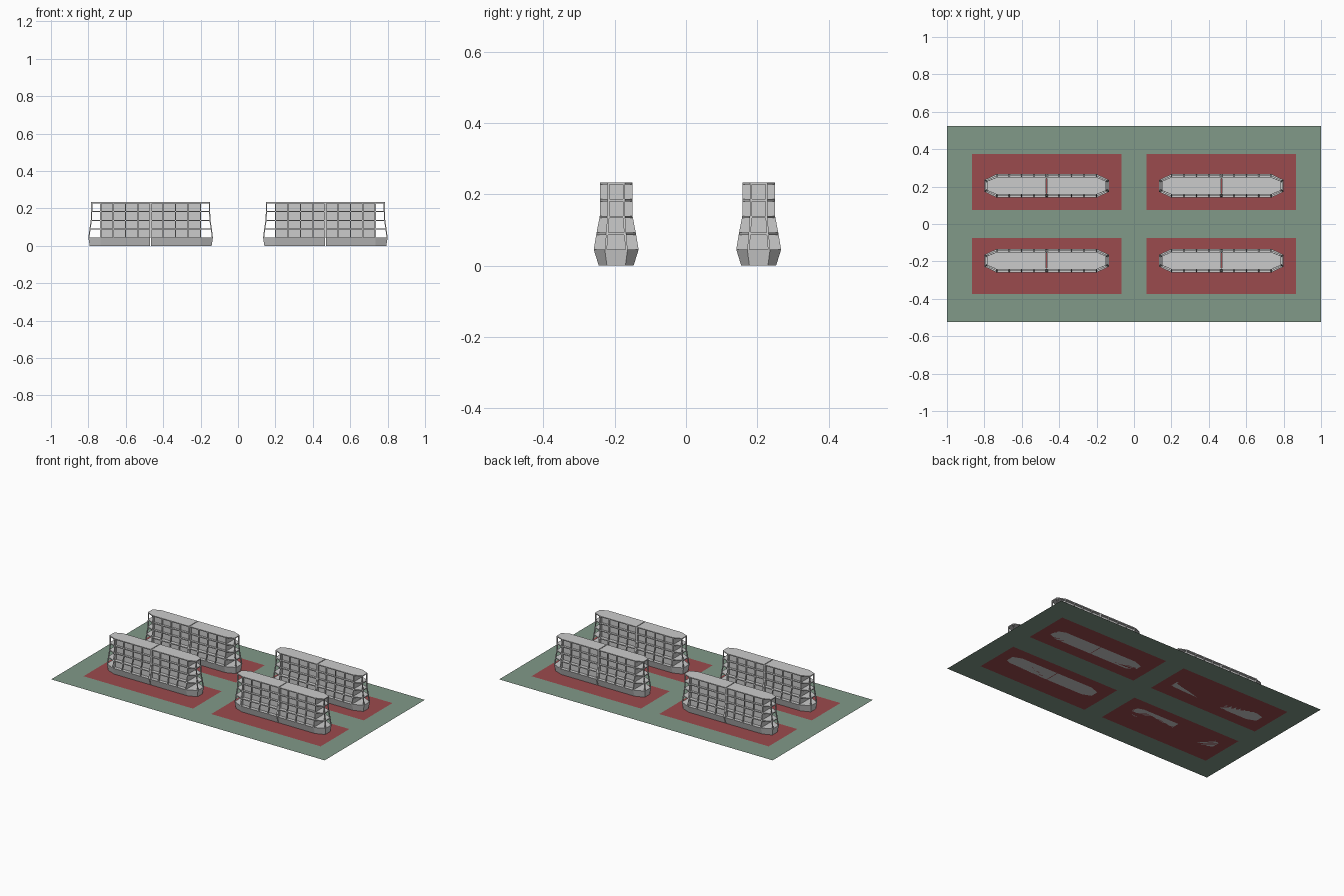
import bpy, bmesh
from mathutils import Vector

if "Cube" in bpy.data.objects:
    bpy.data.objects.remove(bpy.data.objects["Cube"])

# level: z, half width, half length, half width of the blunt end
LEVELS = [(0.0, 0.049, 0.326, 0.026), (0.045, 0.063, 0.333, 0.032),
          (0.092, 0.055, 0.327, 0.028), (0.139, 0.046, 0.320, 0.025),
          (0.186, 0.046, 0.318, 0.025), (0.233, 0.046, 0.318, 0.025)]
CORNER, GAP, SLAB, POST = 0.267, 0.0025, 0.006, 0.006


def material(name, rgb):
    m = bpy.data.materials.new(name)
    m.diffuse_color = (*rgb, 1)
    m.use_nodes = True
    m.node_tree.nodes["Principled BSDF"].inputs["Base Color"].default_value = m.diffuse_color
    return m


def outline(level):
    z, w, l, e = level
    return [(GAP, -w), (CORNER, -w), (l, -e), (l, e), (CORNER, w), (GAP, w)]


def loft(bm, low, z0, high, z1, s=1):
    """Closed prism between two outlines, mirrored in x by s."""
    a = [bm.verts.new((s * x, y, z0)) for x, y in low]
    b = [bm.verts.new((s * x, y, z1)) for x, y in high]
    n = len(a)
    bm.faces.new(a[::-1])
    bm.faces.new(b)
    for i in range(n):
        j = (i + 1) % n
        bm.faces.new((a[i], a[j], b[j], b[i]))


def square(x, y, hx, hy):
    return [(x - hx, y - hy), (x + hx, y - hy), (x + hx, y + hy), (x - hx, y + hy)]


def finish(bm, name):
    bmesh.ops.recalc_face_normals(bm, faces=bm.faces)
    me = bpy.data.meshes.new(name)
    bm.to_mesh(me)
    bm.free()
    return me


def base_mesh():
    bm = bmesh.new()
    for s in (-1, 1):
        loft(bm, outline(LEVELS[0]), 0, outline(LEVELS[1]), LEVELS[1][0], s)
    return finish(bm, "base")


def slab_mesh():
    bm = bmesh.new()
    for s in (-1, 1):
        for lv in LEVELS[2:]:
            loft(bm, outline(lv), lv[0] - SLAB, outline(lv), lv[0], s)
    return finish(bm, "floor_slabs")


def post_mesh():
    bm = bmesh.new()
    h = POST / 2
    for lo, hi in zip(LEVELS[1:], LEVELS[2:]):
        for sy in (-1, 1):
            # facade posts
            for i in range(-4, 5):
                x = i * CORNER / 4
                loft(bm, square(x, sy * (lo[1] - h), h, h), lo[0],
                     square(x, sy * (hi[1] - h), h, h), hi[0])
            # end posts
            for s in (-1, 1):
                loft(bm, square(lo[2] - h, sy * (lo[3] - h), h, h), lo[0],
                     square(hi[2] - h, sy * (hi[3] - h), h, h), hi[0], s)
    return finish(bm, "posts")


def core_mesh():
    bm = bmesh.new()
    t = 0.002
    for lo, hi in zip(LEVELS[1:], LEVELS[2:]):
        for s in (-1, 1):
            # recessed rooms
            room = square((CORNER + GAP) / 2, 0, (CORNER - GAP) / 2 - t, hi[1] - 0.014)
            loft(bm, room, lo[0], room, hi[0] - SLAB, s)
            # cross walls at the end and at the middle joint
            for x in (CORNER - t, GAP + t):
                loft(bm, square(x, 0, t, lo[1] - 0.001), lo[0],
                     square(x, 0, t, hi[1] - 0.001), hi[0] - SLAB, s)
    return finish(bm, "core_walls")


# ground with four coloured plots set into it
green = material("lawn", (0.22, 0.32, 0.25))
red = material("paving", (0.33, 0.07, 0.075))
xs = [-1, -0.867, -0.067, 0.067, 0.867, 1]
ys = [-0.523, -0.375, -0.075, 0.075, 0.375, 0.523]
for name, mat, is_plot in (("lawn", green, False), ("plots", red, True)):
    bm = bmesh.new()
    for i in range(5):
        for j in range(5):
            if (i % 2 == 1 and j % 2 == 1) == is_plot:
                bm.faces.new([bm.verts.new((x, y, 0)) for x, y in (
                    (xs[i], ys[j]), (xs[i + 1], ys[j]),
                    (xs[i + 1], ys[j + 1]), (xs[i], ys[j + 1]))])
    bmesh.ops.remove_doubles(bm, verts=bm.verts, dist=1e-5)
    me = finish(bm, name)
    if me.polygons[0].normal.z < 0:
        me.flip_normals()
    me.materials.append(mat)
    bpy.context.collection.objects.link(bpy.data.objects.new(name, me))

# four identical buildings
parts = [base_mesh(), slab_mesh(), post_mesh(), core_mesh()]
for sx in (-1, 1):
    for sy in (-1, 1):
        for me in parts:
            ob = bpy.data.objects.new("building_" + me.name, me)
            ob.location = Vector((sx * 0.467, sy * 0.2 + 0.004, 0))
            bpy.context.collection.objects.link(ob)
